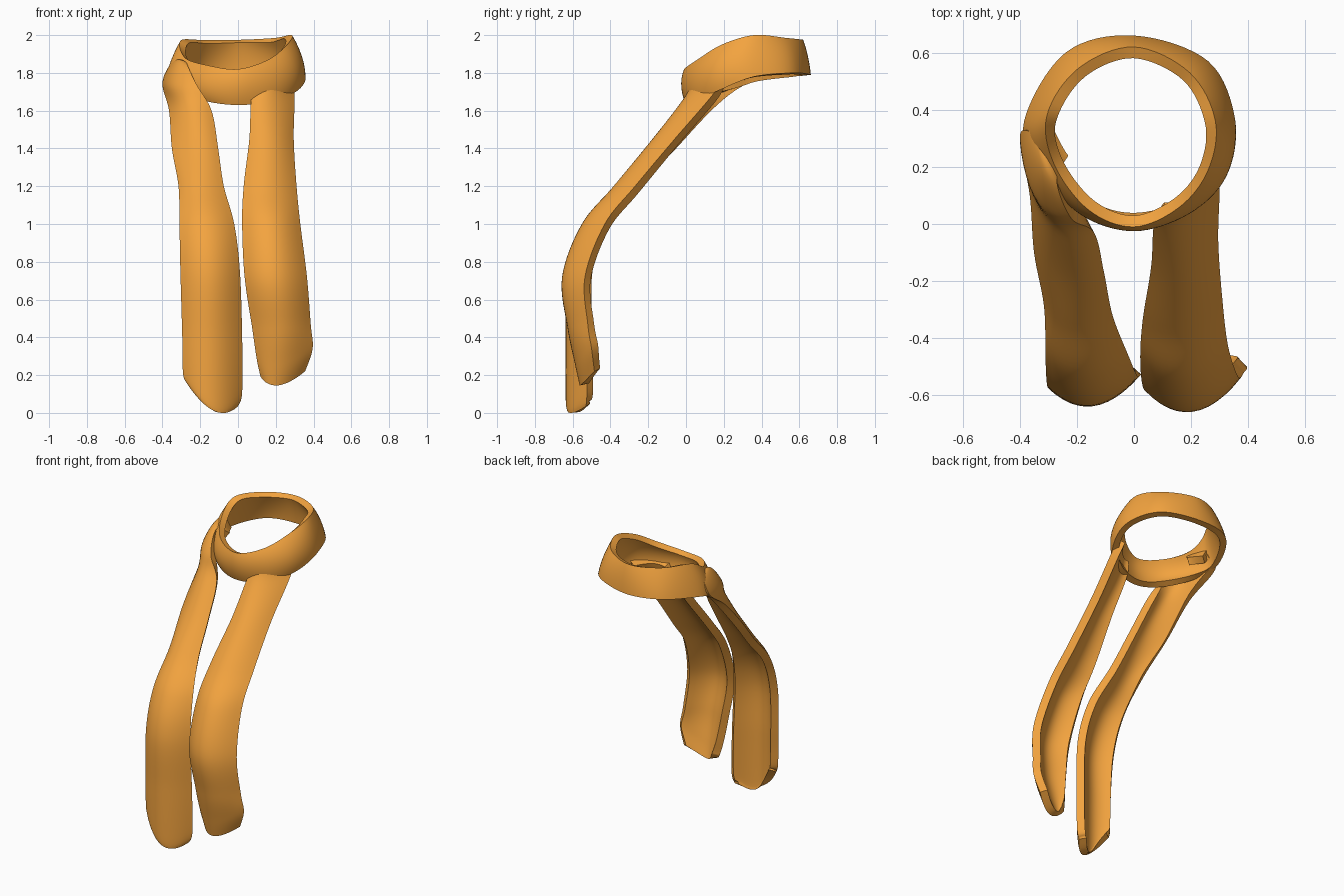
import bpy
from mathutils import Vector

cloth = bpy.data.materials.new("orange_cloth")
cloth.diffuse_color = (0.9, 0.37, 0.05, 1)


def spline(p0, p1, p2, p3, t):
    return 0.5 * (2 * p1 + (p2 - p0) * t + (2 * p0 - 5 * p1 + 4 * p2 - p3) * t * t
                  + (3 * p1 - p0 - 3 * p2 + p3) * t ** 3)


def cloth_strip(name, rows, thickness, closed=False, steps=8, across=12):
    """Smooth strip through rows of (edge, middle, edge) points, thickened inward."""
    n = len(rows)
    pts = [[Vector(r[i:i + 3]) for i in (0, 3, 6)] for r in rows]
    row = lambda i: pts[i % n] if closed else pts[max(0, min(n - 1, i))]
    sections = []
    for i in range(n if closed else n - 1):
        for s in range(steps):
            sections.append([spline(row(i - 1)[k], row(i)[k], row(i + 1)[k], row(i + 2)[k], s / steps)
                             for k in range(3)])
    if not closed:
        sections.append(pts[-1])
    verts = []
    for a, m, b in sections:
        for c in range(across + 1):
            u = c / across
            verts.append(a * (1 - u) * (1 - 2 * u) + m * 4 * u * (1 - u) + b * u * (2 * u - 1))
    w, count = across + 1, len(sections)
    faces = []
    for r in range(count if closed else count - 1):
        q = (r + 1) % count
        for c in range(across):
            faces.append((r * w + c, q * w + c, q * w + c + 1, r * w + c + 1))
    mesh = bpy.data.meshes.new(name)
    mesh.from_pydata(verts, [], faces)
    mesh.materials.append(cloth)
    ob = bpy.data.objects.new(name, mesh)
    bpy.context.collection.objects.link(ob)
    bpy.ops.object.select_all(action='DESELECT')
    ob.select_set(True)
    bpy.context.view_layer.objects.active = ob
    mod = ob.modifiers.new("thickness", 'SOLIDIFY')
    mod.thickness = thickness
    mod.offset = -1
    bpy.ops.object.modifier_apply(modifier=mod.name)
    bpy.ops.object.shade_smooth_by_angle(angle=0.7)
    return ob


# Neck loop: bottom, middle and top of the band, going round from the front
cloth_strip("neck_band", [
    (0, .0, 1.63, 0, -.025, 1.73, 0, -.01, 1.82),
    (.19, .05, 1.65, .19, .035, 1.77, .16, .06, 1.87),
    (.32, .18, 1.71, .315, .165, 1.83, .26, .19, 1.95),
    (.355, .36, 1.78, .335, .35, 1.89, .285, .36, 2.0),
    (.26, .57, 1.80, .235, .555, 1.90, .195, .53, 1.985),
    (0, .66, 1.79, 0, .645, 1.89, 0, .62, 1.975),
    (-.24, .60, 1.79, -.22, .58, 1.88, -.195, .545, 1.975),
    (-.385, .36, 1.76, -.35, .37, 1.87, -.305, .38, 1.97),
    (-.33, .20, 1.70, -.33, .20, 1.79, -.28, .21, 1.88),
    (-.17, .05, 1.65, -.19, .035, 1.74, -.16, .05, 1.84),
], 0.042, closed=True)

# Left hanging end, tucked over the band and falling to the ground
cloth_strip("left_tail", [
    (-.28, .33, 1.79, -.25, .27, 1.80, -.23, .24, 1.80),
    (-.34, .32, 1.86, -.31, .21, 1.87, -.27, .15, 1.85),
    (-.40, .31, 1.75, -.345, .10, 1.74, -.22, .02, 1.74),
    (-.365, .10, 1.60, -.265, -.04, 1.60, -.14, -.03, 1.60),
    (-.35, -.10, 1.40, -.23, -.20, 1.40, -.105, -.17, 1.40),
    (-.315, -.29, 1.20, -.21, -.37, 1.20, -.075, -.32, 1.20),
    (-.31, -.47, 1.00, -.17, -.54, 1.00, -.02, -.46, 1.00),
    (-.305, -.56, .75, -.15, -.63, .75, .01, -.53, .75),
    (-.295, -.58, .40, -.14, -.635, .40, .022, -.53, .40),
    (-.292, -.58, .22, -.135, -.635, .08, .022, -.525, .11),
    (-.28, -.58, .17, -.13, -.63, .012, .0, -.53, .035),
], 0.05)

# Right hanging end, coming out from under the band
cloth_strip("right_tail", [
    (.10, .03, 1.74, .20, .06, 1.75, .29, .19, 1.76),
    (.07, .0, 1.66, .18, .0, 1.66, .30, .13, 1.67),
    (.06, -.15, 1.45, .18, -.17, 1.45, .295, -.06, 1.45),
    (.03, -.34, 1.20, .17, -.38, 1.20, .31, -.27, 1.20),
    (.022, -.48, 1.00, .18, -.55, 1.00, .33, -.43, 1.00),
    (.035, -.58, .72, .20, -.655, .72, .365, -.535, .72),
    (.075, -.57, .45, .23, -.625, .45, .385, -.52, .47),
    (.10, -.55, .28, .23, -.585, .26, .395, -.50, .34),
    (.12, -.535, .19, .215, -.56, .146, .355, -.485, .22),
], 0.05)
